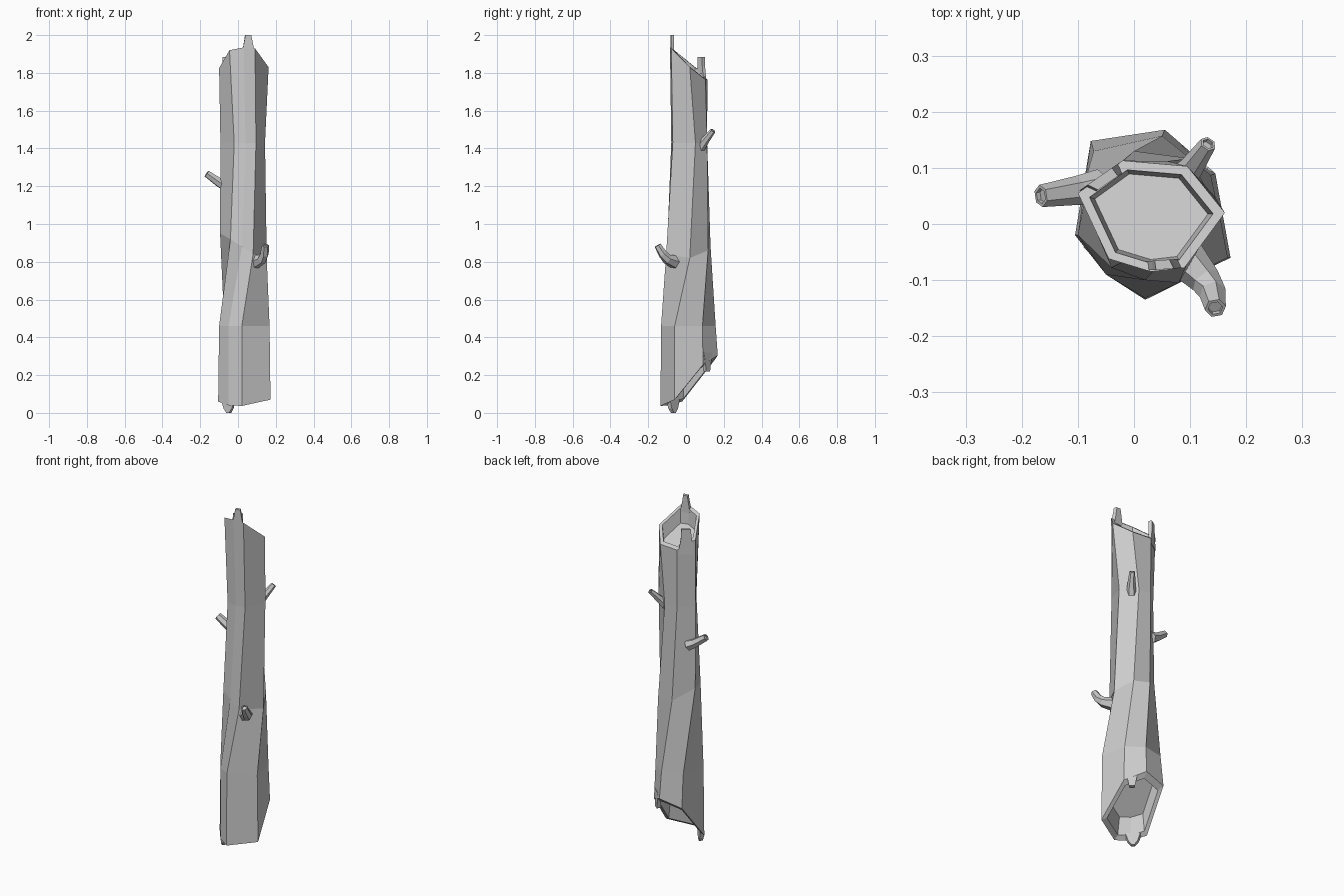
import bpy, bmesh, math
from mathutils import Vector

if "Cube" in bpy.data.objects:
    bpy.data.objects.remove(bpy.data.objects["Cube"])


def finish(name, bm):
    bmesh.ops.recalc_face_normals(bm, faces=bm.faces)
    me = bpy.data.meshes.new(name)
    bm.to_mesh(me)
    bm.free()
    ob = bpy.data.objects.new(name, me)
    bpy.context.collection.objects.link(ob)
    return ob


def loft(name, rings):
    """Skin closed rings in order and cap both ends."""
    bm = bmesh.new()
    vs = [[bm.verts.new(p) for p in r] for r in rings]
    n = len(vs[0])
    for a, b in zip(vs, vs[1:]):
        for i in range(n):
            j = (i + 1) % n
            bm.faces.new((a[i], a[j], b[j], b[i]))
    bm.faces.new(vs[0][::-1])
    bm.faces.new(vs[-1])
    return finish(name, bm)


def inset(ring, k, dz=0):
    c = sum((Vector(p) for p in ring), Vector()) / len(ring)
    return [c + (Vector(p) - c) * k + Vector((0, 0, dz)) for p in ring]


# Trunk: seven twisting columns, slanted broken ends with hollow rims
base = [(.02, -.135, .037), (.172, -.06, .07), (.145, .09, .255), (.055, .168, .305),
        (-.077, .148, .275), (-.105, -.02, .06), (-.05, -.09, .04)]
low = [(.02, -.132, .46), (.167, -.06, .46), (.137, .087, .46), (.05, .157, .46),
       (-.072, .13, .46), (-.1, -.02, .46), (-.05, -.09, .46)]
mid = [(.08, -.105, .84), (.152, .02, .82), (.1, .117, .86), (0, .13, .88),
       (-.095, .05, .95), (-.04, -.078, .92), (.02, -.1, .88)]
high = [(.095, -.07, 1.43), (.143, .05, 1.43), (.06, .112, 1.43), (-.02, .112, 1.43),
        (-.093, .045, 1.43), (-.02, -.068, 1.43), (.04, -.078, 1.43)]
top = [(.09, -.078, 1.93), (.162, .02, 1.83), (.095, .103, 1.765), (-.02, .113, 1.765),
       (-.1, .055, 1.825), (-.045, -.062, 1.92), (.03, -.085, 1.935)]
loft("trunk", [inset(base, .72, .09), inset(base, .82), base, low, mid, high,
               top, inset(top, .84), inset(top, .77, -.08)])


# Splinters: tapered shards standing on the broken rims
def splinter(name, p, q, z0, z1, k=.45):
    c = Vector((.025, .015))
    p, q = Vector(p), Vector(q)
    m = (p + q) / 2
    rings = []
    for z, s in ((z0, 1), ((z0 + 2 * z1) / 3, .62), (z1, k)):
        a, b = m + (p - m) * s, m + (q - m) * s
        ring = [a, b, b + (c - b) * .17, a + (c - a) * .17]
        rings.append([(v.x, v.y, z) for v in ring])
    loft(name, rings)


splinter("top_front_splinter", (.02, -.083), (.09, -.078), 1.9, 2.0)
splinter("top_back_splinter", (-.097, .06), (-.025, .11), 1.74, 1.885, .6)
splinter("bottom_front_splinter", (-.09, -.042), (-.02, -.105), .07, 0, .2)
splinter("bottom_back_splinter", (.14, .095), (.085, .14), .32, .22)


# Branch stubs: bent six-sided tubes with dished tips
def branch(name, path, radii):
    pts = [Vector(p) for p in path]
    rings = []
    for i, (p, r) in enumerate(zip(pts, radii)):
        d = (pts[min(i + 1, len(pts) - 1)] - pts[max(i - 1, 0)]).normalized()
        u = d.cross(Vector((0, 0, 1))).normalized()
        w = u.cross(d)
        rings.append([p + r * (u * math.cos(t) + w * math.sin(t))
                      for t in (k * math.pi / 3 for k in range(6))])
    d = (pts[-1] - pts[-2]).normalized()
    rings.append(inset(rings[-1], .7))
    rings.append([v - d * .008 for v in rings[-1]])
    loft(name, rings)


branch("left_branch", [(-.06, .066, 1.2), (-.1, .06, 1.22), (-.166, .05, 1.267)],
       [.032, .026, .02])
branch("front_branch", [(.09, -.06, .8), (.127, -.1, .815), (.14, -.122, .84), (.145, -.15, .887)],
       [.038, .028, .024, .019])
branch("back_branch", [(.08, .075, 1.405), (.102, .1, 1.44), (.132, .143, 1.495)],
       [.028, .022, .015])
